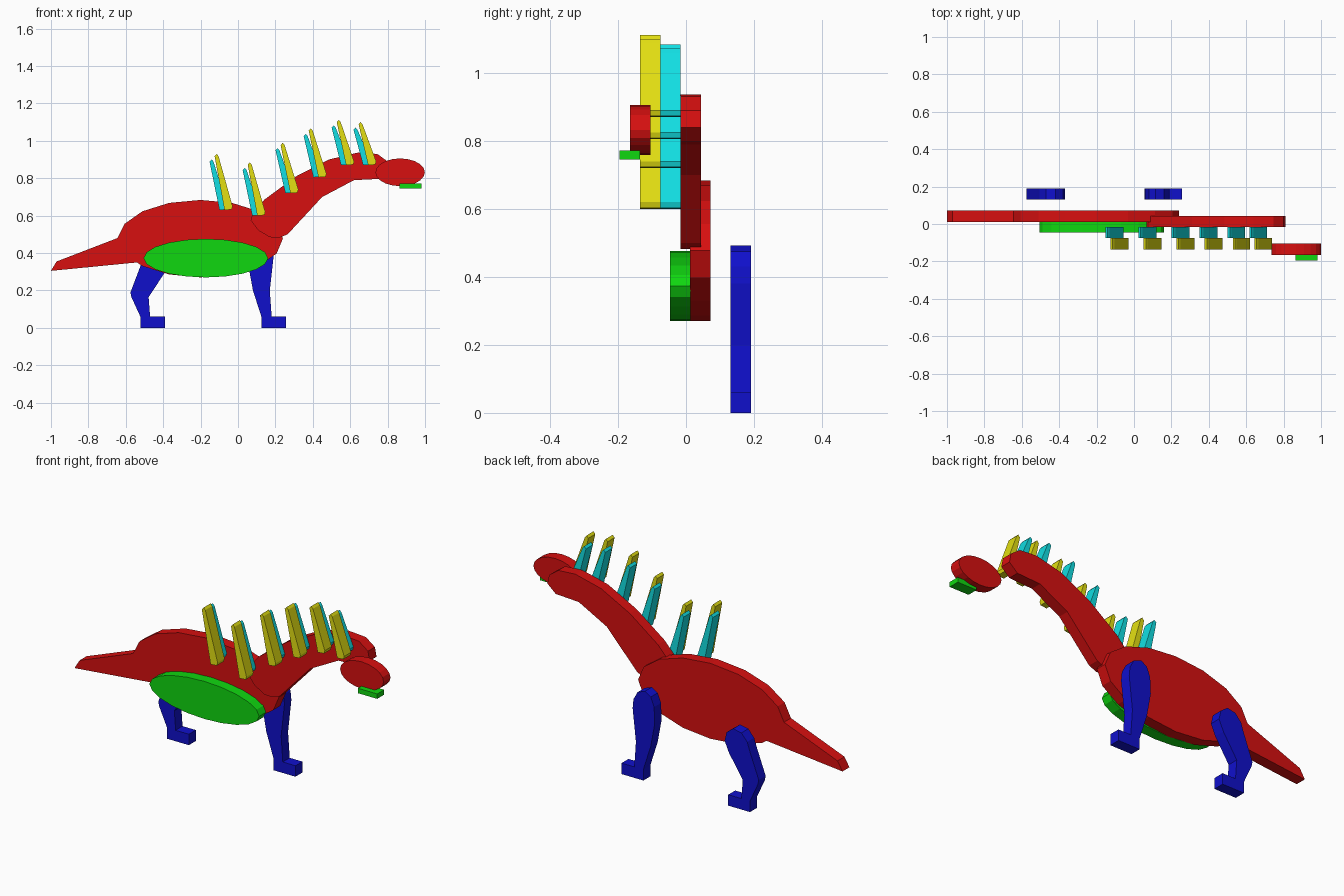
import bpy, bmesh, math

THICK = 0.06


def material(name, rgb):
    m = bpy.data.materials.new(name)
    m.diffuse_color = (*rgb, 1)
    return m


RED = material("red", (0.68, 0.005, 0.005))
GREEN = material("green", (0.005, 0.68, 0.005))
BLUE = material("blue", (0.005, 0.005, 0.60))
CYAN = material("cyan", (0.006, 0.74, 0.77))
YELLOW = material("yellow", (0.77, 0.74, 0.006))


def slab(name, outline, y, mat):
    """Flat plate: an (x, z) outline extruded along y around its centre plane."""
    bm = bmesh.new()
    face = bm.faces.new([bm.verts.new((x, y - THICK / 2, z)) for x, z in outline])
    ext = bmesh.ops.extrude_face_region(bm, geom=[face])
    verts = [v for v in ext["geom"] if isinstance(v, bmesh.types.BMVert)]
    bmesh.ops.translate(bm, verts=verts, vec=(0, THICK, 0))
    bmesh.ops.recalc_face_normals(bm, faces=bm.faces)
    mesh = bpy.data.meshes.new(name)
    bm.to_mesh(mesh)
    bm.free()
    mesh.materials.append(mat)
    obj = bpy.data.objects.new(name, mesh)
    bpy.context.collection.objects.link(obj)
    return obj


def ellipse(cx, cz, rx, rz, n, start=0, stop=None):
    stop = n if stop is None else stop
    return [(cx + rx * math.cos(math.tau * i / n), cz + rz * math.sin(math.tau * i / n))
            for i in range(start, stop)]


# Body: sixteen-sided oval whose left end runs out into the tail
tail = [(-0.645, 0.48), (-0.97, 0.355), (-1.0, 0.305), (-0.54, 0.35)]
body = ellipse(-0.2, 0.477, 0.44, 0.207, 16, 0, 8) + tail + ellipse(-0.2, 0.477, 0.44, 0.207, 16, 10, 16)
slab("body_and_tail", body, 0.042, RED)

# Belly patch
slab("belly", ellipse(-0.172, 0.373, 0.333, 0.103, 20), -0.0165, GREEN)

# Neck
neck = [(0.068, 0.575), (0.08, 0.62), (0.14, 0.685), (0.31, 0.81), (0.485, 0.90),
        (0.64, 0.937), (0.745, 0.93), (0.80, 0.89), (0.81, 0.84), (0.76, 0.797),
        (0.62, 0.79), (0.45, 0.70), (0.265, 0.50), (0.22, 0.482), (0.17, 0.485),
        (0.11, 0.52)]
slab("neck", neck, 0.0135, RED)

# Head and lower jaw
slab("head", ellipse(0.867, 0.832, 0.132, 0.074, 20), -0.135, RED)
slab("jaw", [(0.864, 0.745), (0.981, 0.745), (0.981, 0.772), (0.864, 0.772)], -0.165, GREEN)

# Legs with forward-pointing feet
hind_leg = [(-0.522, 0), (-0.39, 0), (-0.39, 0.06), (-0.47, 0.06), (-0.478, 0.165),
            (-0.395, 0.29), (-0.368, 0.35), (-0.38, 0.40), (-0.42, 0.43), (-0.47, 0.42),
            (-0.505, 0.38), (-0.52, 0.335), (-0.575, 0.19), (-0.57, 0.165), (-0.522, 0.06)]
front_leg = [(0.125, 0), (0.257, 0), (0.257, 0.06), (0.18, 0.06), (0.17, 0.20),
             (0.19, 0.38), (0.185, 0.43), (0.16, 0.475), (0.115, 0.492), (0.08, 0.47),
             (0.06, 0.42), (0.056, 0.33), (0.08, 0.20), (0.125, 0.06)]
slab("hind_leg", hind_leg, 0.161, BLUE)
slab("front_leg", front_leg, 0.161, BLUE)


# Paired back spikes: (base x, base z, tip x, tip z) of each front spike
def spike(name, bx, bz, tx, tz, y, mat):
    slab(name, [(bx - 0.022, bz), (bx + 0.016, bz + 0.003), (bx + 0.021, bz + 0.02),
                (tx + 0.011, tz - 0.012), (tx + 0.001, tz), (tx - 0.01, tz - 0.012)], y, mat)


spikes = [(-0.05, 0.63, -0.115, 0.93), (0.125, 0.60, 0.062, 0.885), (0.302, 0.72, 0.238, 0.99),
          (0.452, 0.805, 0.388, 1.067), (0.60, 0.87, 0.538, 1.112), (0.718, 0.87, 0.655, 1.10)]
for i, (bx, bz, tx, tz) in enumerate(spikes, 1):
    spike(f"yellow_spike_{i}", bx, bz, tx, tz, -0.105, YELLOW)
    spike(f"cyan_spike_{i}", bx - 0.027, bz, tx - 0.027, tz - 0.029, -0.046, CYAN)
